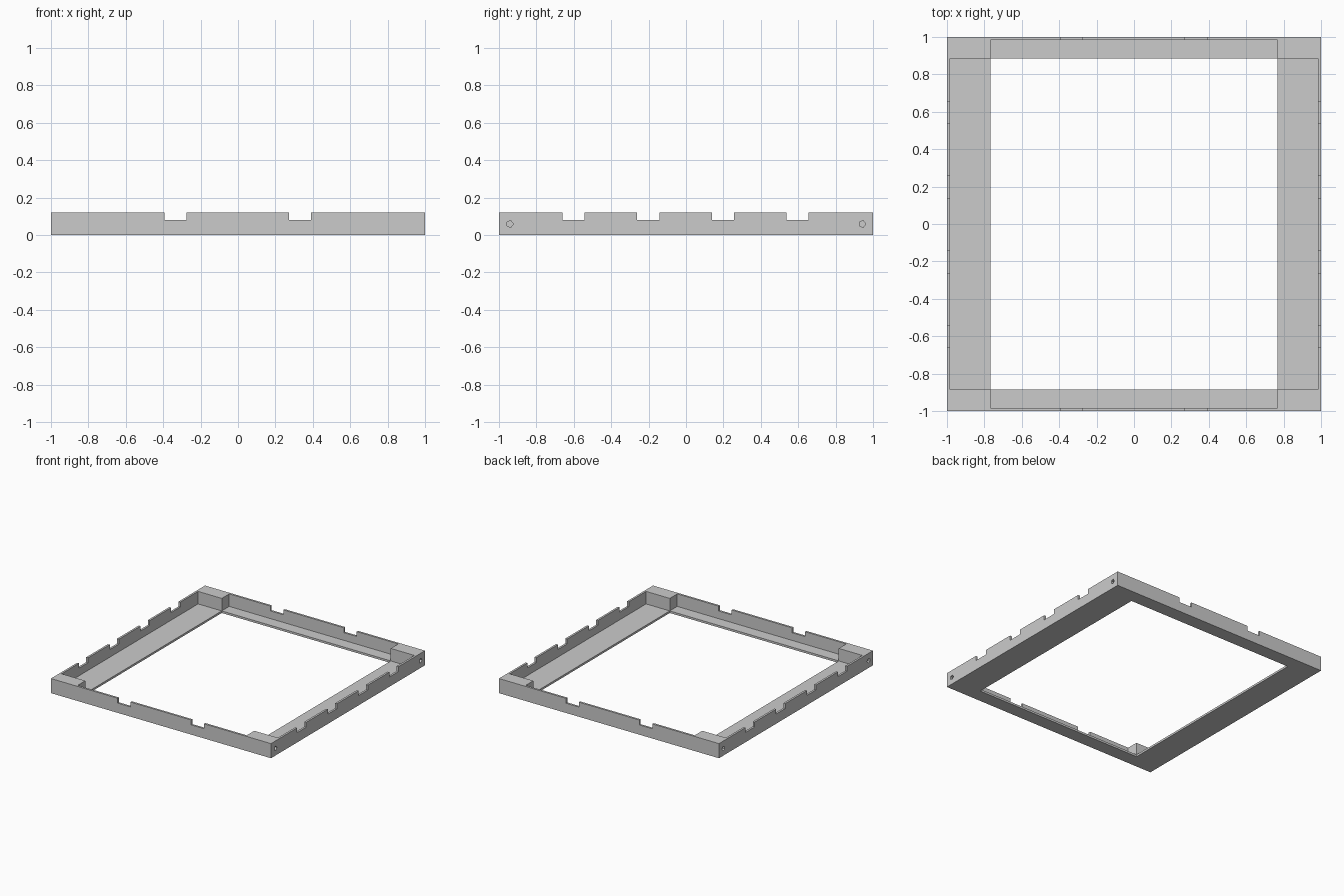
import bpy
import bmesh
from math import pi
from mathutils import Matrix, Vector

default = bpy.data.objects.get("Cube")
if default:
    bpy.data.objects.remove(default, do_unlink=True)

HEIGHT = 0.12
WALL = 0.017             # rim and floor thickness
OPEN_X, OPEN_Y = 0.768, 0.886
NOTCH_W, NOTCH_Z = 0.118, 0.08

grey = bpy.data.materials.new("light grey")
grey.use_nodes = True
colour = (0.6, 0.6, 0.6, 1)
grey.diffuse_color = colour
grey.node_tree.nodes["Principled BSDF"].inputs["Base Color"].default_value = colour


def add_mesh(name, bm):
    mesh = bpy.data.meshes.new(name)
    bm.to_mesh(mesh)
    bm.free()
    mesh.materials.append(grey)
    obj = bpy.data.objects.new(name, mesh)
    bpy.context.collection.objects.link(obj)
    return obj


def box(name, low, high):
    low, high = Vector(low), Vector(high)
    bm = bmesh.new()
    bmesh.ops.create_cube(bm, size=1, matrix=Matrix.Translation((low + high) / 2)
                          @ Matrix.Diagonal((*(high - low), 1)))
    return add_mesh(name, bm)


def centred_box(name, half_x, half_y, bottom, x=0, y=0):
    return box(name, (x - half_x, y - half_y, bottom), (x + half_x, y + half_y, 1))


def pin_hole(side, y):
    # Five-sided blind hole along x, one corner pointing down
    bm = bmesh.new()
    place = (Matrix.Translation((side, y, 0.059)) @ Matrix.Rotation(pi / 2, 4, "Y"))
    bmesh.ops.create_cone(bm, cap_ends=True, segments=5, radius1=0.019,
                          radius2=0.019, depth=0.24, matrix=place
                          @ Matrix.Rotation(-pi / 2 + pi / 2, 4, "Z"))
    # Turn the section so its lowest point is a corner
    low = min(v.co.z for v in bm.verts)
    corners = [v for v in bm.verts if v.co.z < low + 0.0001]
    if len(corners) != 2:
        bmesh.ops.rotate(bm, verts=bm.verts, cent=(side, y, 0.059),
                         matrix=Matrix.Rotation(pi / 2, 3, "X"))
    return add_mesh("pin_hole_cutter", bm)


# Solid tray block
frame = box("tray_frame", (-1, -1, 0), (1, 1, HEIGHT))

# Central opening and the two crossing recesses that leave corner blocks
cutters = [
    centred_box("opening_cutter", OPEN_X, OPEN_Y, -1),
    centred_box("wide_recess_cutter", 1 - WALL, OPEN_Y, WALL),
    centred_box("long_recess_cutter", OPEN_X, 1 - WALL, WALL),
]
# Rim notches, each cut through both opposite walls
for x in (-0.335, 0.332):
    cutters.append(centred_box("end_notch_cutter", NOTCH_W / 2, 2, NOTCH_Z, x=x))
for y in (-0.602, -0.202, 0.198, 0.596):
    cutters.append(centred_box("side_notch_cutter", 2, NOTCH_W / 2, NOTCH_Z, y=y))
# Pin holes in the outer side of every corner block
for side in (-1, 1):
    for y in (-0.942, 0.942):
        cutters.append(pin_hole(side, y))

bpy.context.view_layer.objects.active = frame
for cutter in cutters:
    cutter.hide_render = True
    cut = frame.modifiers.new("cut", "BOOLEAN")
    cut.operation = "DIFFERENCE"
    cut.solver = "EXACT"
    cut.object = cutter
    bpy.ops.object.modifier_apply(modifier=cut.name)
    bpy.data.objects.remove(cutter, do_unlink=True)
